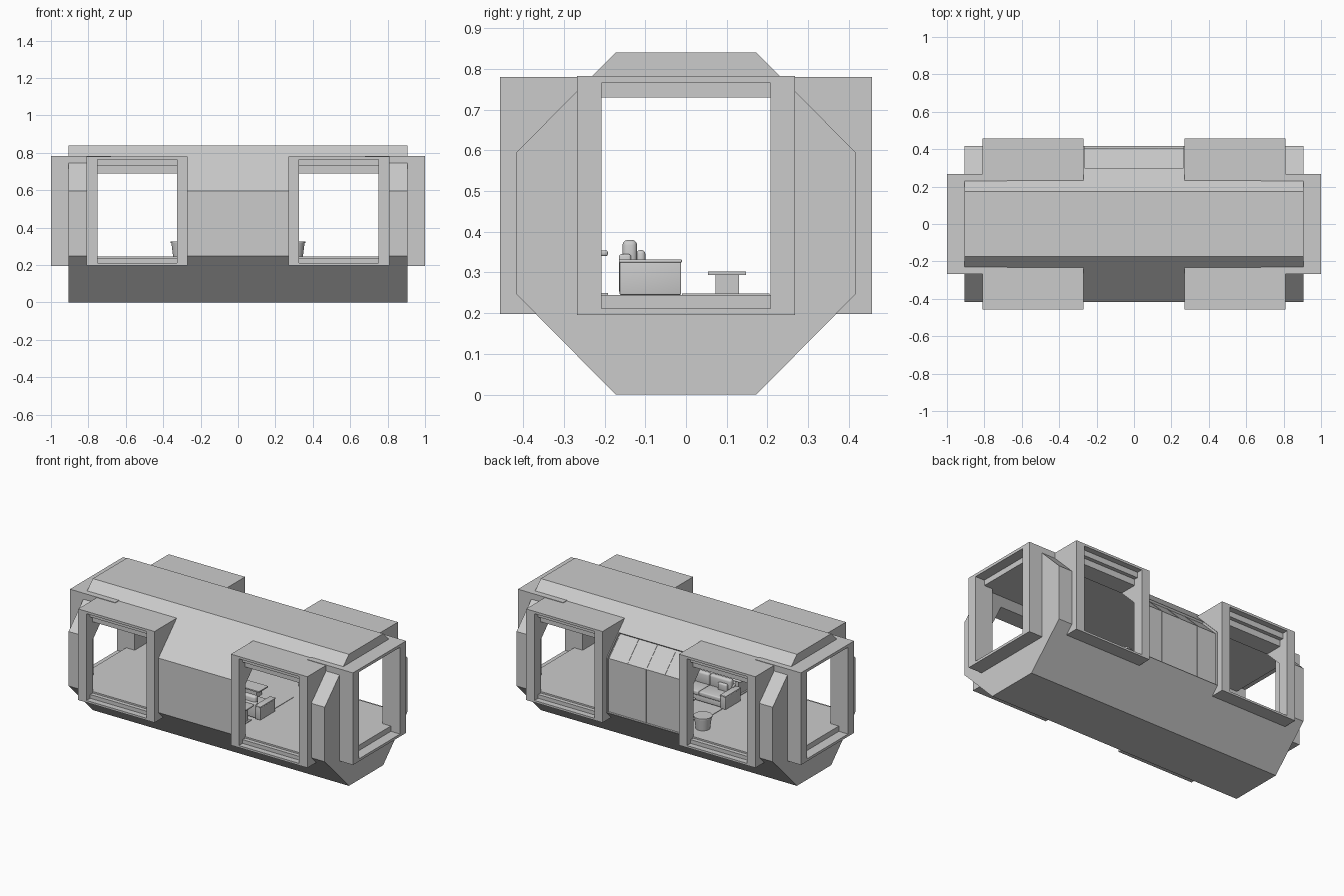
import bpy, bmesh, math
from mathutils import Vector

if "Cube" in bpy.data.objects:
    bpy.data.objects.remove(bpy.data.objects["Cube"])


def mesh_object(name, bm):
    bmesh.ops.recalc_face_normals(bm, faces=bm.faces)
    me = bpy.data.meshes.new(name)
    bm.to_mesh(me)
    bm.free()
    ob = bpy.data.objects.new(name, me)
    bpy.context.scene.collection.objects.link(ob)
    return ob


def prism(name, profile, x0, x1):
    """Extrude a (y, z) outline along x."""
    bm = bmesh.new()
    f = bm.faces.new([bm.verts.new((x0, y, z)) for y, z in profile])
    r = bmesh.ops.extrude_face_region(bm, geom=[f])
    verts = [v for v in r['geom'] if isinstance(v, bmesh.types.BMVert)]
    bmesh.ops.translate(bm, verts=verts, vec=(x1 - x0, 0, 0))
    return mesh_object(name, bm)


def box(name, x, y, z, bevel=0.0):
    """Box from (min, max) pairs."""
    bm = bmesh.new()
    bmesh.ops.create_cube(bm, size=1)
    for v in bm.verts:
        v.co = Vector([(a + b) / 2 + c * abs(b - a) for (a, b), c in zip((x, y, z), v.co)])
    if bevel:
        bmesh.ops.bevel(bm, geom=bm.edges[:], offset=bevel, segments=3, profile=0.5, affect='EDGES')
    ob = mesh_object(name, bm)
    if bevel:
        smooth(ob)
    return ob


def cone(name, loc, r1, r2, h):
    bm = bmesh.new()
    bmesh.ops.create_cone(bm, cap_ends=True, segments=24, radius1=r1, radius2=r2, depth=h)
    bmesh.ops.translate(bm, verts=bm.verts, vec=(loc[0], loc[1], loc[2] + h / 2))
    ob = mesh_object(name, bm)
    smooth(ob)
    return ob


def activate(ob):
    bpy.ops.object.select_all(action='DESELECT')
    ob.select_set(True)
    bpy.context.view_layer.objects.active = ob


def smooth(ob):
    activate(ob)
    bpy.ops.object.shade_smooth_by_angle(angle=math.radians(35))


def combine(target, tool, op):
    m = target.modifiers.new("cut", 'BOOLEAN')
    m.operation, m.object, m.solver = op, tool, 'EXACT'
    activate(target)
    bpy.ops.object.modifier_apply(modifier=m.name)
    bpy.data.objects.remove(tool)


def mirrored(points):
    return points + [(-y, z) for y, z in reversed(points)]


def span(s, a, b):
    return tuple(sorted((s * a, s * b)))


SIDES = (-1, 1)
CORNERS = [(sx, sy) for sx in SIDES for sy in SIDES]

# Octagonal hull with projecting end and side portals
hull = prism("hull_shell", mirrored([(.173, 0), (.417, .247), (.417, .595), (.173, .84)]), -.905, .905)
for s in SIDES:
    combine(hull, box("end_portal", span(s, .68, 1), (-.268, .268), (.195, .783)), 'UNION')
for sx, sy in CORNERS:
    combine(hull, box("side_portal", span(sx, .27, .81), span(sy, .2, .457), (.198, .78)), 'UNION')

# Hollow cabin
combine(hull, prism("cabin", mirrored([(.39, .245), (.39, .58), (.24, .73)]), -.875, .875), 'DIFFERENCE')

# Door tunnels, with a taller recess on the outside
for s in SIDES:
    combine(hull, box("t", span(s, .8, 1.1), (-.207, .207), (.245, .73)), 'DIFFERENCE')
    combine(hull, box("t", span(s, .935, 1.1), (-.2075, .2075), (.211, .765)), 'DIFFERENCE')
for sx, sy in CORNERS:
    combine(hull, box("t", span(sx, .327, .75), span(sy, .25, .5), (.245, .69)), 'DIFFERENCE')
    combine(hull, box("t", span(sx, .3265, .7505), span(sy, .395, .5), (.235, .73)), 'DIFFERENCE')
    combine(hull, box("t", span(sx, .326, .751), span(sy, .42, .5), (.211, .765)), 'DIFFERENCE')

# Rear glazing opening, wrapping from wall onto roof slope
combine(hull, prism("t", [(.37, .25), (.45, .25), (.45, .62), (.335, .75), (.26, .675), (.37, .58)],
                    -.264, .264), 'DIFFERENCE')
pane_w = .528 / 4
for i in range(4):
    x0 = -.264 + i * pane_w
    prism("window_pane", [(.404, .247), (.404, .59), (.288, .706), (.283, .701), (.397, .587), (.397, .247)],
          x0 + .002, x0 + pane_w - .002)
for i in range(5):
    x0 = -.264 + i * pane_w
    prism("window_mullion", [(.406, .247), (.406, .591), (.288, .709), (.278, .699), (.392, .585), (.392, .247)],
          x0 - .003, x0 + .003)

# Sofa facing the rear windows
box("sofa_base", (-.235, .235), (-.16, -.015), (.25, .285), .004)
box("sofa_back", (-.24, .24), (-.165, -.135), (.25, .345), .006)
for s in SIDES:
    box("sofa_arm", span(s, .235, .272), (-.163, -.012), (.245, .325), .003)
    box("sofa_arm_pad", span(s, .232, .275), (-.165, -.01), (.324, .332), .003)
    box("throw_pillow", span(s, .15, .215), (-.122, -.1), (.305, .355), .009)
for i in range(3):
    x0 = -.232 + i * .155
    box("seat_cushion", (x0, x0 + .153), (-.135, -.012), (.284, .312), .007)
    box("back_cushion", (x0, x0 + .153), (-.156, -.12), (.3, .38), .013)

# Coffee table and rug
box("table_top", (-.11, .11), (.054, .148), (.294, .302))
box("table_base", (-.08, .08), (.073, .13), (.245, .295))
box("rug", (-.25, .25), (-.01, .205), (.244, .248))

# Planters beside the glazing
for s in SIDES:
    cone("planter", (s * .305, .265, .244), .042, .052, .078)
    cone("planter_rim", (s * .305, .265, .318), .055, .055, .008)

# Console along the front wall
box("console_top", (-.25, .25), (-.392, -.192), (.34, .354), .005)
for s in SIDES:
    box("console_leg", span(s, .2, .22), (-.38, -.215), (.245, .342))
    box("console_foot", span(s, .19, .23), (-.39, -.192), (.244, .25))
